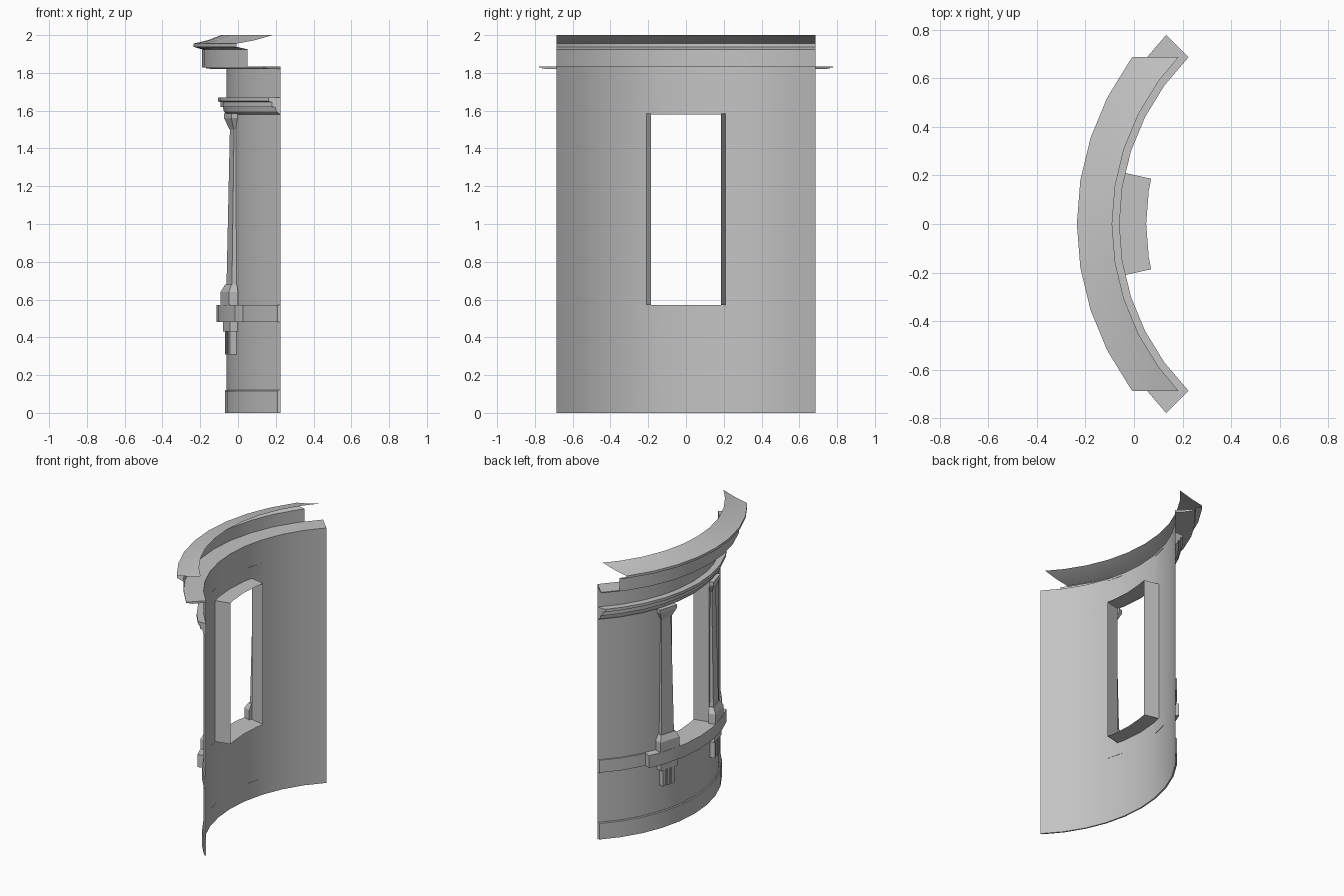
import bpy, bmesh, math

cube = bpy.data.objects.get("Cube")
if cube:
    bpy.data.objects.remove(cube, do_unlink=True)

CX = 0.91            # centre of the curved wall
R = 0.97             # wall radius
CUT = 0.686          # side plane where the mouldings stop
WIN, SILL, HEAD = 12.5, 0.57, 1.585
ARC = [-45, -36, -27, -18, -9, 0, 9, 18, 27, 36, 45]

stone = bpy.data.materials.new("grey_stone")
stone.use_nodes = True
stone.diffuse_color = (0.55, 0.55, 0.55, 1)
stone.node_tree.nodes["Principled BSDF"].inputs["Base Color"].default_value = (0.55, 0.55, 0.55, 1)


def point(r, angle, z):
    a = math.radians(angle)
    return (CX - r * math.cos(a), r * math.sin(a), z)


def finish(name, bm, smooth=True, solid=True):
    if solid:
        bmesh.ops.recalc_face_normals(bm, faces=bm.faces)
    mesh = bpy.data.meshes.new(name)
    bm.to_mesh(mesh)
    bm.free()
    mesh.materials.append(stone)
    obj = bpy.data.objects.new(name, mesh)
    bpy.context.collection.objects.link(obj)
    if smooth:
        bpy.ops.object.select_all(action='DESELECT')
        obj.select_set(True)
        bpy.context.view_layer.objects.active = obj
        bpy.ops.object.shade_smooth_by_angle(angle=math.radians(20))
    return obj


def sweep(name, profile, angles=ARC, closed=True, clip=True):
    """Sweep a (radius, height) profile round the wall, trimmed at the side planes."""
    bm = bmesh.new()
    rings = []
    for ang in angles:
        ring = []
        for r, z in profile:
            limit = math.degrees(math.asin(min(1, CUT / r))) if clip else 90
            ring.append(bm.verts.new(point(r, max(-limit, min(limit, ang)), z)))
        rings.append(ring)
    n = len(profile)
    for a, b in zip(rings, rings[1:]):
        for i in range(n if closed else n - 1):
            j = (i + 1) % n
            bm.faces.new((a[i], a[j], b[j], b[i]))
    if closed:
        bm.faces.new(rings[0])
        bm.faces.new(rings[-1])
    return finish(name, bm, solid=closed)


def loft(name, angle, levels, back=R):
    """Rectangular pier against the wall from (height, half width, front radius) levels."""
    a = math.radians(angle)
    c, s = math.cos(a), math.sin(a)
    bm = bmesh.new()
    rings = []
    for z, w, front in levels:
        corners = ((back, -w), (front, -w), (front, w), (back, w))
        rings.append([bm.verts.new((CX - d * c + t * s, d * s + t * c, z)) for d, t in corners])
    for lo, hi in zip(rings, rings[1:]):
        for i in range(4):
            j = (i + 1) % 4
            bm.faces.new((lo[i], lo[j], hi[j], hi[i]))
    bm.faces.new(rings[0])
    bm.faces.new(rings[-1])
    return finish(name, bm, smooth=False)


# Curved wall sheet with a window opening
bm = bmesh.new()
angles = sorted(ARC + [-WIN, WIN])
heights = [0, SILL, HEAD, 1.83]
grid = [[bm.verts.new(point(R, a, z)) for z in heights] for a in angles]
for i in range(len(angles) - 1):
    for k in range(3):
        if k == 1 and abs(angles[i] + angles[i + 1]) / 2 < WIN:
            continue
        bm.faces.new((grid[i][k], grid[i][k + 1], grid[i + 1][k + 1], grid[i + 1][k]))
finish("curved_wall", bm, solid=False)

# Window reveal: sill, head and two jambs running inward
INNER = 0.86
span = [-WIN, -9, 0, 9, WIN]
sweep("window_sill", [(R, SILL), (INNER, SILL)], span, closed=False)
sweep("window_head", [(INNER, HEAD), (R, HEAD)], span, closed=False)
for side, label in ((1, "left"), (-1, "right")):
    bm = bmesh.new()
    quad = [(R, SILL), (INNER, SILL), (INNER, HEAD), (R, HEAD)]
    bm.faces.new([bm.verts.new(point(r, side * WIN, z)) for r, z in quad][::side])
    finish("window_jamb_" + label, bm, smooth=False, solid=False)

# Horizontal bands and mouldings
sweep("base_band", [(R, 0), (0.98, 0), (0.98, 0.115), (0.975, 0.12), (R, 0.12)])
sweep("sill_band", [(R, 0.48), (0.98, 0.48), (0.98, SILL), (R, SILL)])
sweep("projecting_sill", [(R, 0.48), (1.025, 0.48), (1.025, SILL), (R, SILL)],
      [-25.5, -18, -9, 0, 9, 18, 25.5])
sweep("upper_moulding", [(R, 1.58), (0.985, 1.595), (0.99, 1.62), (1.002, 1.62), (1.002, 1.645),
                         (1.015, 1.65), (1.015, 1.67), (R, 1.67)])
sweep("cornice_ledge", [(R, 1.82), (1.06, 1.82), (1.06, 1.824), (1.08, 1.824), (1.08, 1.828),
                        (1.1, 1.828), (1.1, 1.835), (R, 1.835)], clip=False)
sweep("cornice_and_roof", [(1.1, 1.83), (1.1, 1.925), (1.12, 1.93), (1.145, 1.938),
                           (1.145, 1.955), (1.07, 1.973), (1.0, 2.0)], closed=False)

# Pilasters beside the window, each with pedestal, capital and bracket
for side, label in ((1, "left"), (-1, "right")):
    ang = side * 16
    loft("pilaster_pedestal_" + label, ang,
         [(SILL, 0.08, 1.02), (0.64, 0.08, 1.02), (0.68, 0.06, 1.0)])
    loft("pilaster_shaft_" + label, ang,
         [(0.68, 0.052, 0.995), (1.5, 0.04, 0.98)])
    loft("pilaster_capital_" + label, ang,
         [(1.5, 0.04, 0.982), (1.56, 0.07, 1.003), (1.585, 0.07, 1.003)])
    loft("bracket_head_" + label, ang, [(0.43, 0.068, 1.01), (0.48, 0.068, 1.01)])
    loft("bracket_back_" + label, ang, [(0.31, 0.048, 0.995), (0.43, 0.048, 0.995)])
    for k in (-1, 0, 1):
        loft("bracket_rib_" + label, ang + k * 2.1,
             [(0.31, 0.012, 1.005), (0.43, 0.012, 1.005)], back=0.99)
